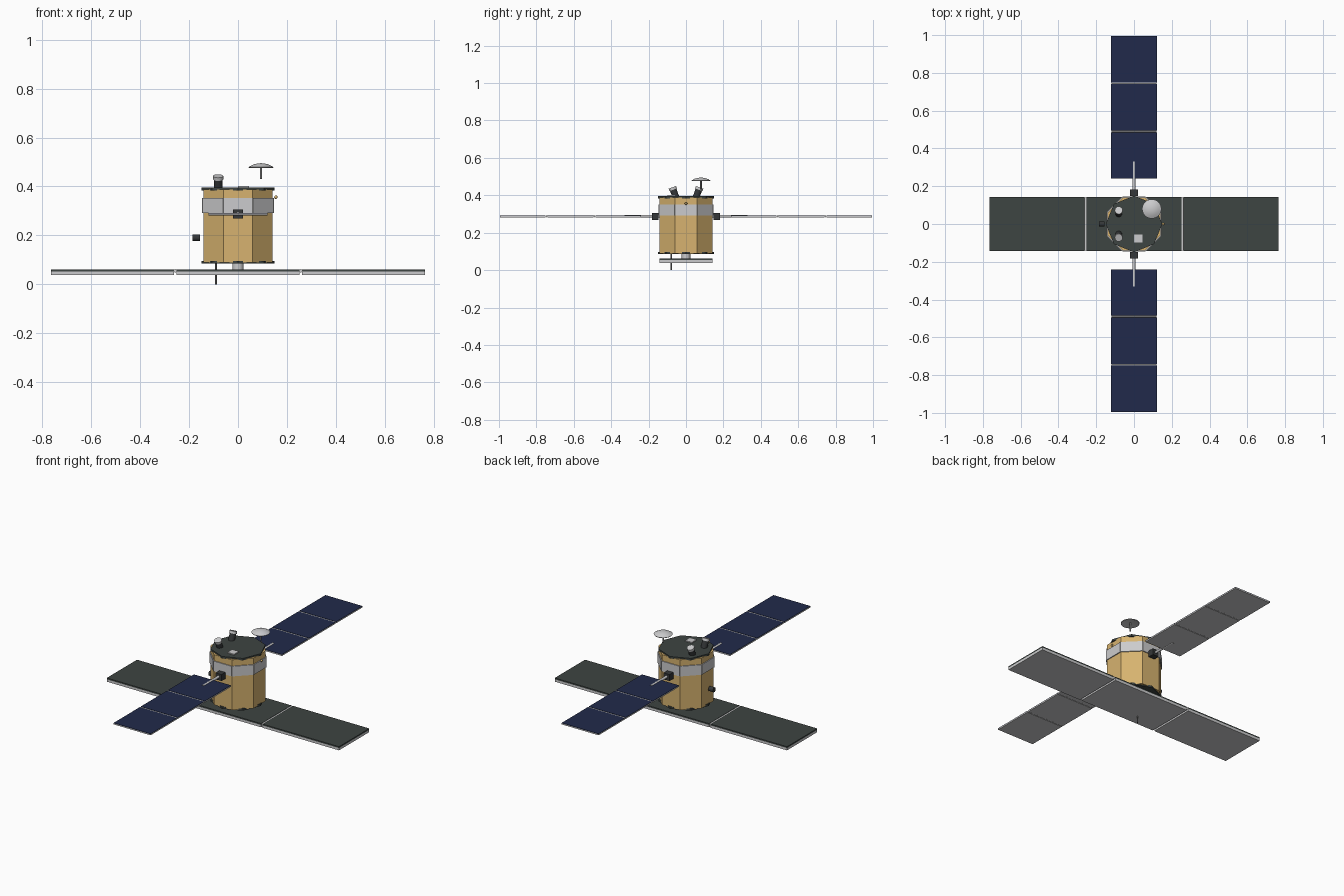
import bpy, bmesh
from math import pi, radians, cos, sin
from mathutils import Matrix, Vector

old = bpy.data.objects.get("Cube")
if old:
    bpy.data.objects.remove(old)


def material(name, rgb, rough=0.6):
    m = bpy.data.materials.new(name)
    m.use_nodes = True
    m.diffuse_color = (*rgb, 1)
    shader = m.node_tree.nodes["Principled BSDF"]
    shader.inputs["Base Color"].default_value = (*rgb, 1)
    shader.inputs["Roughness"].default_value = rough
    return m


gold = material("gold foil", (0.68, 0.45, 0.16))
silver = material("silver", (0.60, 0.60, 0.61))
slate = material("dark slate", (0.048, 0.058, 0.054))
navy = material("navy solar cells", (0.015, 0.023, 0.07))
charcoal = material("charcoal", (0.035, 0.038, 0.04))
grey = material("mid grey", (0.22, 0.22, 0.22))


def finish(name, bm, mat, smooth=False):
    mesh = bpy.data.meshes.new(name)
    bm.to_mesh(mesh)
    bm.free()
    mesh.materials.append(mat)
    ob = bpy.data.objects.new(name, mesh)
    bpy.context.collection.objects.link(ob)
    if smooth:
        bpy.ops.object.select_all(action="DESELECT")
        ob.select_set(True)
        bpy.context.view_layer.objects.active = ob
        bpy.ops.object.shade_smooth_by_angle(angle=radians(40))
    return ob


def box(name, centre, size, mat, turn=0):
    bm = bmesh.new()
    place = Matrix.Rotation(turn, 4, "Z") @ Matrix.Translation(centre)
    bmesh.ops.create_cube(bm, size=1, matrix=place @ Matrix.Diagonal((*size, 1)))
    return finish(name, bm, mat)


def rod(name, start, end, radius, mat, sides=16, spin=0):
    """Cylinder or prism between two points."""
    start, end = Vector(start), Vector(end)
    axis = end - start
    place = (Matrix.Translation((start + end) / 2)
             @ axis.to_track_quat("Z", "Y").to_matrix().to_4x4()
             @ Matrix.Rotation(spin, 4, "Z"))
    bm = bmesh.new()
    bmesh.ops.create_cone(bm, cap_ends=True, segments=sides, radius1=radius,
                          radius2=radius, depth=axis.length, matrix=place)
    return finish(name, bm, mat, sides > 8)


def lathe(name, profile, centre, mat, steps=32):
    bm = bmesh.new()
    verts = [bm.verts.new((r, 0, z)) for r, z in profile]
    edges = [bm.edges.new(pair) for pair in zip(verts, verts[1:])]
    bmesh.ops.spin(bm, geom=verts + edges, cent=(0, 0, 0), axis=(0, 0, 1),
                   angle=2 * pi, steps=steps)
    bmesh.ops.remove_doubles(bm, verts=bm.verts, dist=0.0002)
    bmesh.ops.recalc_face_normals(bm, faces=bm.faces)
    bmesh.ops.translate(bm, verts=bm.verts, vec=centre)
    return finish(name, bm, mat, True)


# Octagonal body with flat front, and end plates turned by half a side
rod("body", (0, 0, 0.09), (0, 0, 0.388), 0.153, gold, 8, pi / 8)
rod("top_plate", (0, 0, 0.384), (0, 0, 0.396), 0.15, slate, 8)
rod("bottom_plate", (0, 0, 0.085), (0, 0, 0.096), 0.15, slate, 8)

# Band of radiator plates, one on each side of the body
for i in range(8):
    box(f"radiator_plate_{i + 1}", (0.1425, 0, 0.322), (0.008, 0.118, 0.06),
        silver, i * pi / 4)

# Solar wings, front and back
for s, side in ((-1, "front"), (1, "back")):
    box(f"{side}_wing_motor", (0, s * 0.165, 0.287), (0.04, 0.036, 0.038), charcoal)
    rod(f"{side}_wing_boom", (0, s * 0.14, 0.288), (0, s * 0.33, 0.288), 0.0075, silver)
    for i in range(3):
        y = s * (0.3625 + i * 0.255)
        box(f"{side}_wing_panel_{i + 1}", (0, y, 0.286), (0.243, 0.245, 0.007), silver)
        box(f"{side}_wing_cells_{i + 1}", (0, y, 0.2905), (0.243, 0.245, 0.002), navy)
        if i:
            hinge_y = s * (0.235 + i * 0.255)
            rod(f"{side}_wing_hinge_{i}", (-0.12, hinge_y, 0.287),
                (0.12, hinge_y, 0.287), 0.005, silver, 8)

# Long flat antenna below the body
for i, side in ((-1, "right"), (0, "middle"), (1, "left")):
    box(f"{side}_antenna_panel", (i * 0.513, 0, 0.046), (0.502, 0.284, 0.014), silver)
    box(f"{side}_antenna_top", (i * 0.513, 0, 0.057), (0.502, 0.284, 0.008), slate)
    if i:
        rod(f"{side}_antenna_hinge", (i * 0.2565, -0.14, 0.055),
            (i * 0.2565, 0.14, 0.055), 0.007, silver, 12)
rod("antenna_pedestal", (0, 0, 0.055), (0, 0, 0.09), 0.023, silver, 20)
rod("lower_whip", (-0.09, -0.078, 0), (-0.09, -0.078, 0.09), 0.004, grey, 10)

# Domed dish on its stalk
lathe("dish", [(0, 0.016), (0.018, 0.014), (0.035, 0.009), (0.051, 0),
               (0.049, -0.003), (0.03, 0), (0, 0.004)], (0.094, 0.08, 0.479), silver)
rod("dish_stalk", (0.094, 0.08, 0.43), (0.094, 0.08, 0.484), 0.005, grey, 12)

# Pair of sensors leaning outwards
for s, side in ((-1, "front"), (1, "back")):
    base = Vector((-0.081, s * 0.054, 0.39))
    lean = Vector((0, s * sin(radians(20)), cos(radians(20))))
    rod(f"{side}_sensor_body", base, base + lean * 0.042, 0.018, charcoal, 20)
    rod(f"{side}_sensor_cap", base + lean * 0.042, base + lean * 0.056, 0.021, silver, 20)

# Small equipment
box("top_unit", (0.022, -0.077, 0.398), (0.044, 0.044, 0.008), silver)
rod("side_thruster", (-0.186, 0, 0.19), (-0.156, 0, 0.19), 0.014, charcoal)
bm = bmesh.new()
bmesh.ops.create_uvsphere(bm, u_segments=12, v_segments=8, radius=0.007,
                          matrix=Matrix.Translation((0.155, 0, 0.356)))
finish("side_sensor_ball", bm, gold, True)
